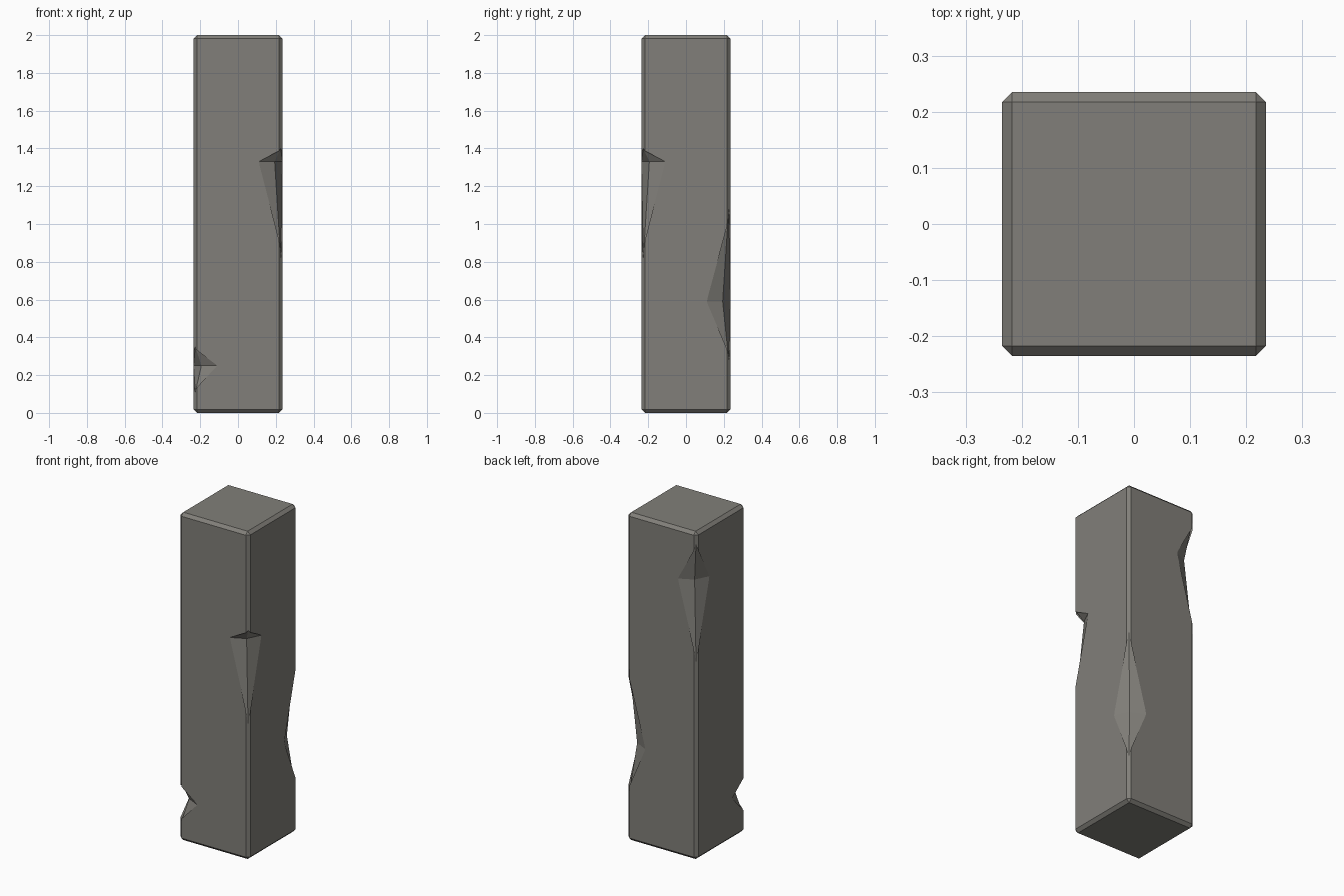
import bpy, bmesh

if "Cube" in bpy.data.objects:
    bpy.data.objects.remove(bpy.data.objects["Cube"])

HALF, HEIGHT, BEVEL = 0.235, 2.0, 0.018

stone = bpy.data.materials.new("grey stone")
stone.diffuse_color = (0.22, 0.212, 0.192, 1)
stone.use_nodes = True
stone.node_tree.nodes["Principled BSDF"].inputs["Base Color"].default_value = stone.diffuse_color


def add_object(name, bm):
    bmesh.ops.recalc_face_normals(bm, faces=bm.faces)
    mesh = bpy.data.meshes.new(name)
    bm.to_mesh(mesh)
    bm.free()
    mesh.materials.append(stone)
    ob = bpy.data.objects.new(name, mesh)
    bpy.context.collection.objects.link(ob)
    return ob


# Square pillar with chamfered edges
bm = bmesh.new()
bmesh.ops.create_cube(bm, size=1)
for v in bm.verts:
    v.co = (v.co.x * 2 * HALF, v.co.y * 2 * HALF, (v.co.z + 0.5) * HEIGHT)
bmesh.ops.bevel(bm, geom=bm.edges[:], offset=BEVEL, segments=1, affect='EDGES')
pillar = add_object("stone_pillar", bm)


# Chip cutter for one vertical corner: tips on both sides, shallow ridge between
def chip(name, sx, sy, bottom, widest, top, tip=0.11, ridge=0.194):
    bm = bmesh.new()
    edge = HALF - BEVEL / 2
    out = HALF + 0.0005
    pts = [(edge, edge, top), (edge, edge, bottom), (tip, out, widest),
           (ridge, ridge, widest), (out, tip, widest), (0.4, 0.4, widest)]
    v = [bm.verts.new((x * sx, y * sy, z)) for x, y, z in pts]
    ring = v[2:]
    for i in range(4):
        for pole in v[:2]:
            bm.faces.new((pole, ring[i], ring[(i + 1) % 4]))
    cutter = add_object(name, bm)
    cutter.hide_render = True
    cutter.hide_viewport = True
    mod = pillar.modifiers.new(name, 'BOOLEAN')
    mod.operation, mod.solver, mod.object = 'DIFFERENCE', 'EXACT', cutter


# One chip on each corner at a different height
chip("front_right_chip", 1, -1, 0.82, 1.33, 1.40)
chip("front_left_chip", -1, -1, 0.11, 0.25, 0.35)
chip("back_right_chip", 1, 1, 0.28, 0.59, 1.08)
chip("back_left_chip", -1, 1, 1.20, 1.69, 1.93)
